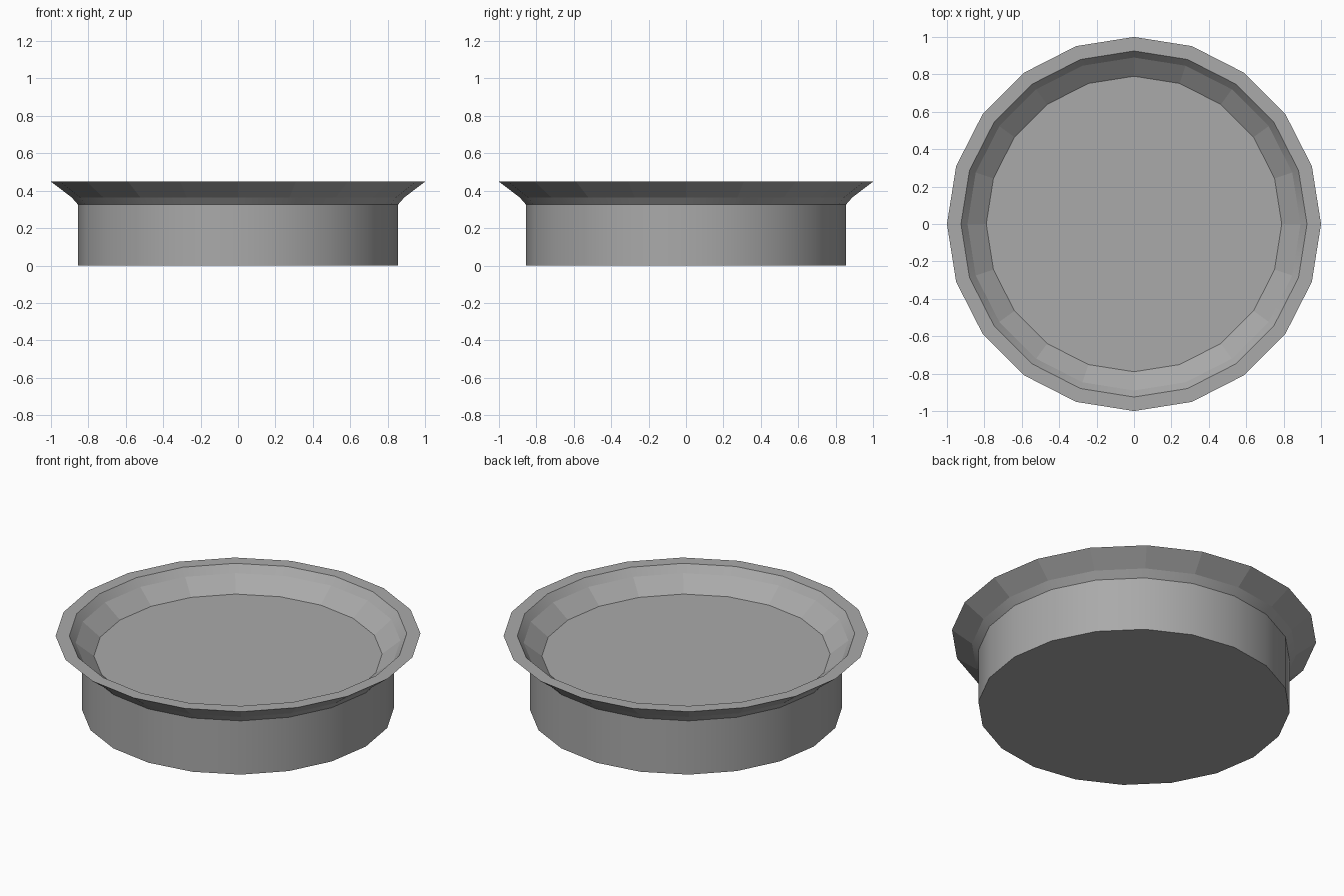
import bpy
import bmesh
from math import cos, sin, pi, radians

if "Cube" in bpy.data.objects:
    bpy.data.objects.remove(bpy.data.objects["Cube"], do_unlink=True)

SIDES = 20

# Plain grey material
grey = bpy.data.materials.new("plain_grey")
grey.use_nodes = True
colour = (0.4, 0.4, 0.4, 1)
grey.diffuse_color = colour
grey.node_tree.nodes["Principled BSDF"].inputs["Base Color"].default_value = colour

# Profile from the base to the inner floor: radius, height, smooth band above
profile = [
    (0.855, 0.0, True),     # base wall
    (0.855, 0.325, True),   # curved foot of the flare
    (0.89, 0.365, False),   # faceted flare
    (1.0, 0.448, False),    # flat rim
    (0.925, 0.448, True),   # inner lip
    (0.89, 0.405, False),   # faceted inner slope
    (0.79, 0.325, False),   # floor edge
]

bm = bmesh.new()
rings = []
for radius, z, _ in profile:
    angles = [2 * pi * i / SIDES for i in range(SIDES)]
    rings.append([bm.verts.new((radius * cos(a), radius * sin(a), z)) for a in angles])

# Walls, flare and rim
for lower, upper, point in zip(rings, rings[1:], profile):
    for i in range(SIDES):
        j = (i + 1) % SIDES
        face = bm.faces.new((lower[i], lower[j], upper[j], upper[i]))
        face.smooth = point[2]

# Flat underside and tray floor
bm.faces.new(rings[0][::-1])
bm.faces.new(rings[-1])
bm.normal_update()

# Keep the folds crisp
for edge in bm.edges:
    edge.smooth = edge.calc_face_angle(0) < radians(30)

mesh = bpy.data.meshes.new("flared_dish")
bm.to_mesh(mesh)
bm.free()
mesh.materials.append(grey)
dish = bpy.data.objects.new("flared_dish", mesh)
bpy.context.collection.objects.link(dish)
